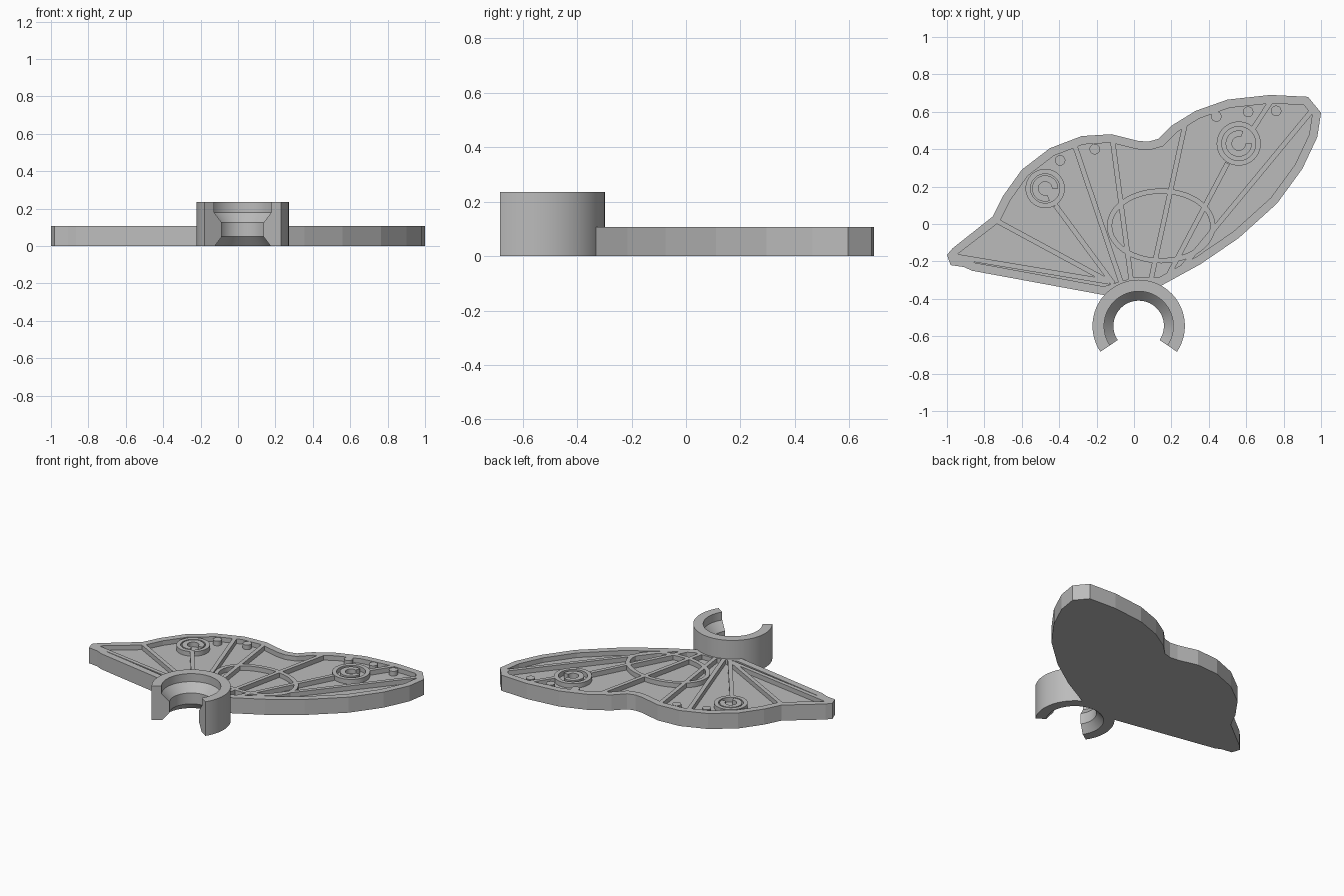
import bpy, bmesh
from math import sin, cos, radians
from mathutils import Vector

cube = bpy.data.objects.get("Cube")
if cube:
    bpy.data.objects.remove(cube)

TOP, FLOOR, RIM = 0.107, 0.075, 0.045
SUNK = FLOOR - 0.02

grey = bpy.data.materials.new("plain grey")
grey.use_nodes = True
grey.diffuse_color = (0.5, 0.5, 0.5, 1)
grey.node_tree.nodes["Principled BSDF"].inputs["Base Color"].default_value = (0.5, 0.5, 0.5, 1)


def finish(name, bm, smooth=False):
    bmesh.ops.remove_doubles(bm, verts=bm.verts, dist=1e-5)
    bmesh.ops.recalc_face_normals(bm, faces=bm.faces)
    mesh = bpy.data.meshes.new(name)
    bm.to_mesh(mesh)
    bm.free()
    mesh.materials.append(grey)
    obj = bpy.data.objects.new(name, mesh)
    bpy.context.collection.objects.link(obj)
    if smooth:
        bpy.ops.object.select_all(action='DESELECT')
        obj.select_set(True)
        bpy.context.view_layer.objects.active = obj
        bpy.ops.object.shade_smooth_by_angle(angle=radians(30))
    return obj


def sweep(name, centre, profile, start=0, end=360, steps=48, squash=0):
    """Turn a closed (radius, z) profile about a centre, capping open ends."""
    bm = bmesh.new()
    closed = end - start == 360
    rings = []
    for i in range(steps if closed else steps + 1):
        a = radians(start + (end - start) * i / steps)
        rings.append([bm.verts.new((centre[0] + r * cos(a),
                                    centre[1] + (r - squash) * sin(a), z))
                      for r, z in profile])
    pairs = list(zip(rings, rings[1:]))
    if closed:
        pairs.append((rings[-1], rings[0]))
    else:
        bm.faces.new(rings[0])
        bm.faces.new(rings[-1])
    n = len(profile)
    for a, b in pairs:
        for k in range(n):
            j = (k + 1) % n
            bm.faces.new((a[k], a[j], b[j], b[k]))
    return finish(name, bm, True)


def band(inner, outer):
    return [(inner, SUNK), (outer, SUNK), (outer, TOP), (inner, TOP)]


def rib(name, a, b, width=0.027):
    a, b = Vector(a), Vector(b)
    d = (b - a).normalized()
    side = Vector((-d.y, d.x)) * width / 2
    bm = bmesh.new()
    base = bm.faces.new([bm.verts.new((p.x, p.y, SUNK))
                         for p in (a - side, b - side, b + side, a + side)])
    ext = bmesh.ops.extrude_face_region(bm, geom=[base])
    moved = [v for v in ext["geom"] if isinstance(v, bmesh.types.BMVert)]
    bmesh.ops.translate(bm, verts=moved, vec=(0, 0, TOP - SUNK))
    return finish(name, bm)


# Wing plate: outline runs clockwise, the first three points are the narrow tip
outline = [Vector(p) for p in (
    (-.98, -.22), (-1, -.165), (-.97, -.13), (-.755, .04), (-.7, .15), (-.6, .29),
    (-.45, .405), (-.28, .47), (-.12, .48), (.02, .445), (.075, .44), (.13, .455),
    (.2, .525), (.33, .605), (.5, .665), (.73, .69), (.93, .68), (1, .595),
    (.98, .465), (.9, .295), (.765, .11), (.56, -.075), (.355, -.215),
    (.145, -.33), (.01, -.33), (-.16, -.38), (-.865, -.25), (-.91, -.23))]


def inset(i):
    if i < 3:
        return Vector((-.955, -.17))
    p, q, r = outline[i - 1], outline[i], outline[(i + 1) % len(outline)]
    d, e = (q - p).normalized(), (r - q).normalized()
    n, m = Vector((d.y, -d.x)), Vector((e.y, -e.x))
    mid = (n + m).normalized()
    return q + mid * RIM / max(mid.dot(n), 0.5)


inner = [inset(i) for i in range(len(outline))]
bm = bmesh.new()


def loop(points, z):
    return [bm.verts.new((p.x, p.y, z)) for p in points]


bottom, edge = loop(outline, 0), loop(outline, TOP)
lip, pocket = loop(inner, TOP), loop(inner, FLOOR)
bm.faces.new(bottom)
bm.faces.new(pocket[2:])
for lower, upper in ((bottom, edge), (edge, lip), (lip, pocket)):
    for i in range(len(outline)):
        j = (i + 1) % len(outline)
        if i < 2 and lower is lip:
            continue
        quad = [lower[i], lower[j], upper[j], upper[i]]
        if i < 2 and lower is edge:
            quad = [lower[i], lower[j], lip[2]]
        elif upper is lip or lower is lip:
            quad = [lip[2] if v in lip[:2] else pocket[2] if v in pocket[:2] else v
                    for v in quad]
        bm.faces.new(quad)
bmesh.ops.delete(bm, geom=[v for v in bm.verts if not v.link_faces], context='VERTS')
finish("wing_plate", bm)

# Ribs fanning out from the clip
ribs = [((-.96, -.172), (-.13, -.31)), ((-.74, .02), (-.13, -.31)),
        ((-.42, .1), (-.11, -.32)), ((-.32, .43), (-.07, -.31)),
        ((-.115, .45), (-.015, -.3)), ((.275, .54), (.09, -.3)),
        ((.5, .325), (.17, -.3)), ((.735, .66), (.63, .5)),
        ((.95, .605), (.26, -.23))]
for i, (a, b) in enumerate(ribs):
    rib(f"rib_{i + 1}", a, b)

# Oval band across the ribs
sweep("oval_band", (.145, -.01), band(.262, .29), squash=.09, steps=64)

# Round eye spots: an outer ring and a broken inner ring
for side, centre, size, start in (("right", (-.475, .19), .105, 0),
                                  ("left", (.56, .43), .118, 70)):
    sweep(f"{side}_spot_ring", centre, band(size - .027, size))
    sweep(f"{side}_spot_core", centre, band(.036, .07), start, start + 290)

# Small studs along the upper edge
for i, (x, y) in enumerate(((-.395, .34), (-.21, .4), (.44, .575), (.61, .6), (.76, .605))):
    bm = bmesh.new()
    bmesh.ops.create_cone(bm, cap_ends=True, segments=24, radius1=.028, radius2=.028,
                          depth=TOP - SUNK)
    bmesh.ops.translate(bm, verts=bm.verts, vec=(x, y, (TOP + SUNK) / 2))
    finish(f"stud_{i + 1}", bm, True)

# Open clip with a waisted bore
sweep("clip", (.025, -.545),
      [(.247, 0), (.247, .235), (.185, .235), (.185, .18), (.135, .125), (.135, .05), (.18, 0)],
      -34, 214)
